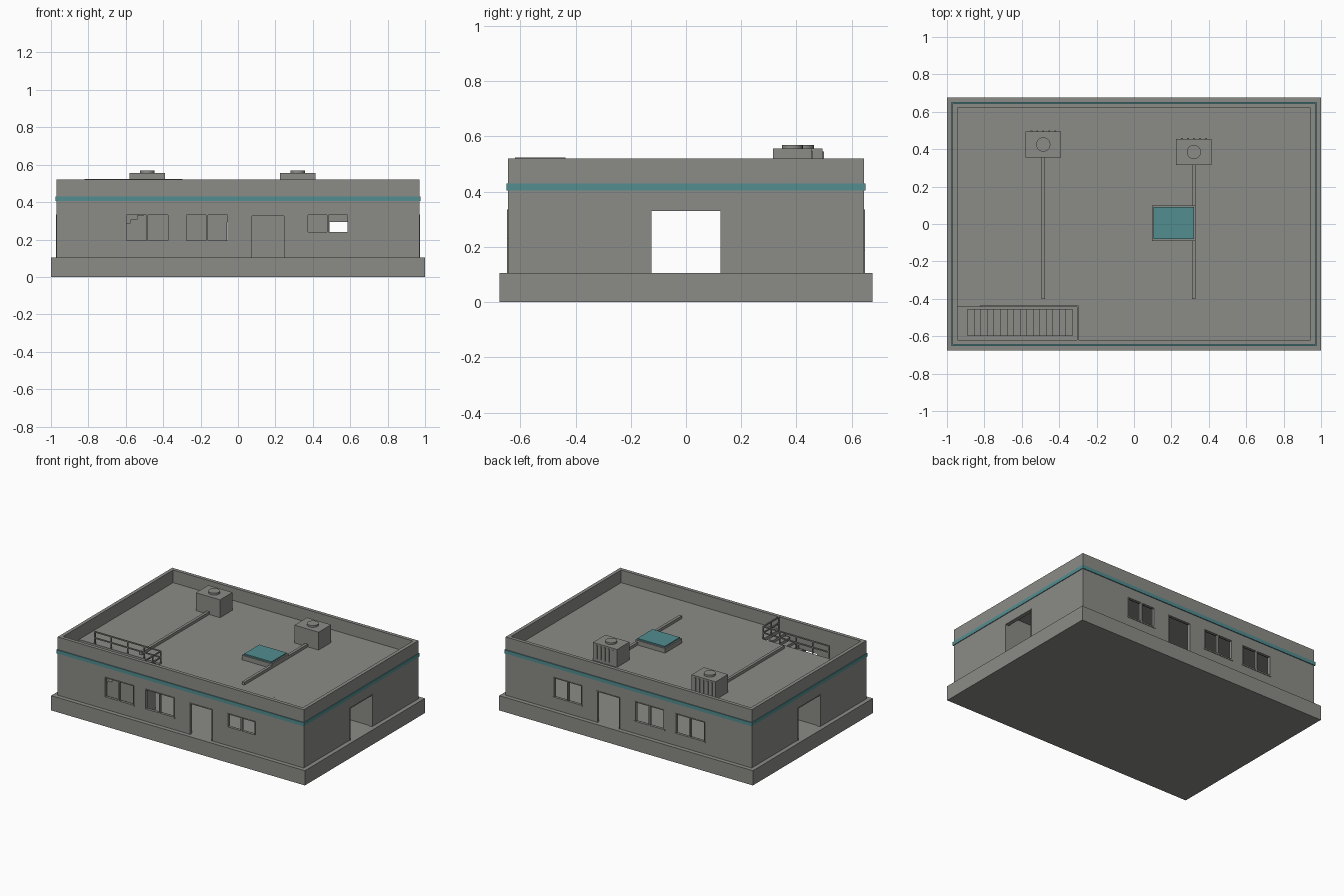
import bpy
import bmesh
from mathutils import Matrix

cube = bpy.data.objects.get("Cube")
if cube:
    bpy.data.objects.remove(cube, do_unlink=True)


def material(name, rgb):
    m = bpy.data.materials.new(name)
    m.use_nodes = True
    m.diffuse_color = (*rgb, 1)
    m.node_tree.nodes["Principled BSDF"].inputs["Base Color"].default_value = (*rgb, 1)
    return m


GREY = material("concrete grey", (0.26, 0.26, 0.245))
TEAL = material("teal", (0.085, 0.27, 0.28))


def finish(name, bm, mat):
    mesh = bpy.data.meshes.new(name)
    bm.to_mesh(mesh)
    bm.free()
    mesh.materials.append(mat)
    obj = bpy.data.objects.new(name, mesh)
    bpy.context.collection.objects.link(obj)
    return obj


def boxes(name, spans, mat=GREY):
    """One object made of boxes, each given as x, y and z spans."""
    bm = bmesh.new()
    for span in spans:
        size = [b - a for a, b in span]
        mid = [(a + b) / 2 for a, b in span]
        bmesh.ops.create_cube(bm, size=1, matrix=Matrix.Translation(mid) @ Matrix.Diagonal((*size, 1)))
    return finish(name, bm, mat)


def turn(along_x, run, depth, z):
    return (run, depth, z) if along_x else (depth, run, z)


def wall(name, along_x, length, depth, z, holes):
    """Wall split into piers, sills and lintels around its holes."""
    spans, start = [], -length
    for a, b, low, high in holes:
        spans.append(turn(along_x, (start, a), depth, z))
        if low > z[0]:
            spans.append(turn(along_x, (a, b), depth, (z[0], low)))
        spans.append(turn(along_x, (a, b), depth, (high, z[1])))
        start = b
    spans.append(turn(along_x, (start, length), depth, z))
    return boxes(name, spans)


def frame(name, along_x, depth, hole, mullion):
    """Thin trim lining an opening, with sill and centre post for windows."""
    a, b, low, high = hole
    t = 0.005
    parts = [((a, a + t), (low, high)), ((b - t, b), (low, high)), ((a, b), (high - t, high))]
    if low > FLOOR:
        parts.append(((a - t, b + t), (low - t, low + t)))
    if mullion:
        mid = (a + b) / 2
        parts.append(((mid - t, mid + t), (low, high)))
    boxes(name, [turn(along_x, run, depth, z) for run, z in parts])


def ring(name, outer, inner, z, mat):
    (ox, oy), (ix, iy) = outer, inner
    spans = []
    for s in (-1, 1):
        spans.append(((-ox, ox), sorted((s * iy, s * oy)), z))
        spans.append((sorted((s * ix, s * ox)), (-iy, iy), z))
    return boxes(name, spans, mat)


FLOOR, CEILING, ROOF, TOP = 0.105, 0.405, 0.43, 0.52
X, Y, THICK = 0.97, 0.645, 0.025

# Plinth
boxes("plinth", [((-1, 1), (-0.675, 0.675), (0, FLOOR))])

# Outer walls with window and door openings
left_pair = [(-0.6, -0.37, 0.19, 0.335), (-0.28, -0.05, 0.19, 0.335)]
door = (0.07, 0.25, FLOOR, 0.33)
for label, s, sill in (("front", -1, 0.235), ("back", 1, 0.19)):
    holes = left_pair + [door, (0.37, 0.59, sill, 0.335)]
    depth = sorted((s * (Y - THICK), s * Y))
    wall(label + "_wall", True, X, depth, (FLOOR, TOP), holes)
    trim = sorted((s * (Y - 0.015), s * (Y + 0.004)))
    for i, hole in enumerate(holes):
        kind = "door" if hole is door else "window"
        frame(f"{label}_{kind}_frame_{i + 1}", True, trim, hole, kind == "window")

gate = (-0.125, 0.125, FLOOR, 0.33)
for label, s in (("right", -1), ("left", 1)):
    depth = sorted((s * (X - THICK), s * X))
    wall(label + "_wall", False, Y - THICK, depth, (FLOOR, TOP), [gate])
    trim = sorted((s * (X - 0.015), s * (X + 0.003)))
    frame(label + "_entrance_frame", False, trim, (-0.13, 0.13, FLOOR, 0.335), False)

# Corridor partitions with inner doorways
inner_doors = [(-0.06, 0.04, FLOOR, 0.295), (0.49, 0.6, FLOOR, 0.295)]
for label, s in (("front", -1), ("back", 1)):
    depth = sorted((s * 0.13, s * 0.15))
    wall(label + "_partition", True, X - THICK, depth, (FLOOR, CEILING), inner_doors)

# Teal band around the walls
ring("wall_band", (X + 0.005, Y + 0.006), (X - 0.005, Y - 0.005), (CEILING, ROOF), TEAL)

# Roof slab, open above the staircase
slab = (CEILING, ROOF)
ix, iy = X - THICK, Y - THICK
boxes("roof_slab", [((-ix, ix), (-0.44, iy), slab), ((-0.3, ix), (-iy, -0.44), slab)])

# Staircase climbing towards the roof
STEPS = 16
run, rise = 0.56 / STEPS, (ROOF - FLOOR) / STEPS
boxes("staircase", [((-0.89 + i * run, -0.89 + (i + 1) * run), (-0.6, -0.455),
                     (FLOOR, FLOOR + (i + 1) * rise)) for i in range(STEPS)])

# Guard rail beside the stairwell
r = 0.004
rails = []
for z in (0.475, 0.519):
    rails.append(((-0.82, -0.3), (-0.44 - r, -0.44 + r), (z - r, z + r)))
    rails.append(((-0.3 - r, -0.3 + r), (-0.62, -0.44), (z - r, z + r)))
posts = [(-0.82 + i * 0.13, -0.44) for i in range(5)] + [(-0.3, -0.53), (-0.3, -0.615)]
for x, y in posts:
    rails.append(((x - r, x + r), (y - r, y + r), (ROOF, 0.519)))
boxes("stair_guard_rail", rails)

# Rooftop air units with fan caps, back fins and ducts
for label, x, y in (("right", -0.485, 0.425), ("left", 0.32, 0.385)):
    boxes(label + "_air_unit", [((x - 0.095, x + 0.095), (y - 0.07, y + 0.07), (ROOF, 0.557))])
    bm = bmesh.new()
    bmesh.ops.create_cone(bm, cap_ends=True, segments=24, radius1=0.038, radius2=0.038,
                          depth=0.014, matrix=Matrix.Translation((x, y, 0.563)))
    fan = finish(label + "_fan_cap", bm, GREY)
    bpy.context.view_layer.objects.active = fan
    fan.select_set(True)
    bpy.ops.object.shade_smooth_by_angle()
    fan.select_set(False)
    fins = [x + (i - 2) * 0.032 for i in range(5)]
    boxes(label + "_air_unit_fins", [((f - 0.005, f + 0.005), (y + 0.07, y + 0.075),
                                      (ROOF + 0.02, 0.545)) for f in fins])
    boxes(label + "_duct", [((x - 0.01, x + 0.01), (-0.4, y - 0.07), (ROOF, 0.45))])

# Skylight
boxes("skylight_curb", [((0.095, 0.33), (-0.09, 0.1), (ROOF, 0.463))])
boxes("skylight_glass", [((0.105, 0.32), (-0.08, 0.09), (0.463, 0.472))], TEAL)
